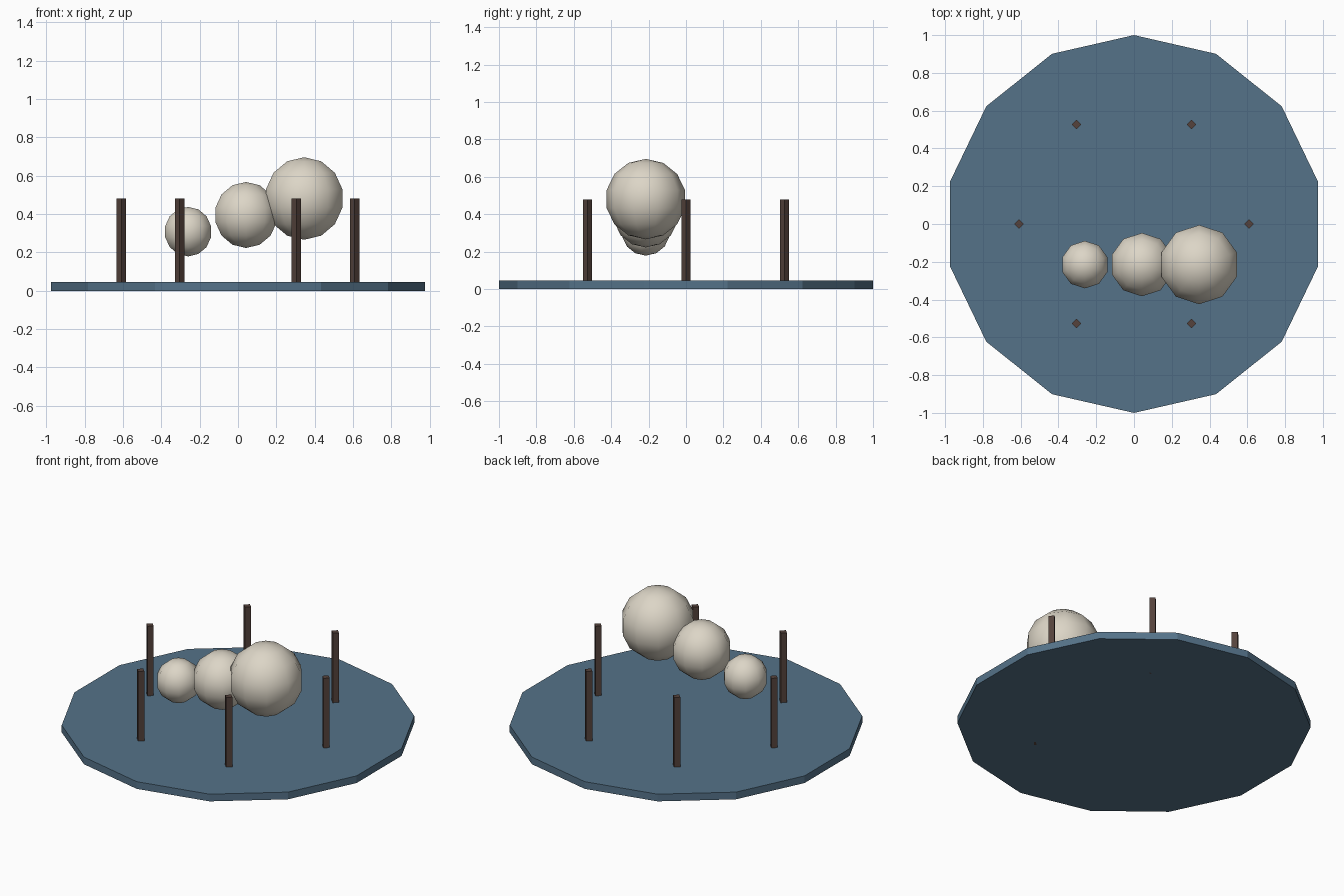
import bpy
from math import cos, sin, pi

if "Cube" in bpy.data.objects:
    bpy.data.objects.remove(bpy.data.objects["Cube"])


def material(name, rgb):
    m = bpy.data.materials.new(name)
    m.diffuse_color = (*rgb, 1)
    m.use_nodes = True
    m.node_tree.nodes["Principled BSDF"].inputs["Base Color"].default_value = m.diffuse_color
    return m


blue = material("blue_base", (0.09, 0.17, 0.25))
brown = material("dark_brown", (0.09, 0.055, 0.045))
cream = material("cream", (0.72, 0.67, 0.57))


def finish(name, mat):
    ob = bpy.context.object
    ob.name = name
    ob.data.materials.append(mat)
    return ob


def prism(name, sides, radius, x, y, z0, z1, mat):
    bpy.ops.mesh.primitive_cylinder_add(vertices=sides, radius=radius, depth=z1 - z0,
                                        location=(x, y, (z0 + z1) / 2))
    return finish(name, mat)


# Fourteen-sided base disc
prism("base_disc", 14, 1.0, 0, 0, 0, 0.045, blue)

# Ring of six square posts
for i in range(6):
    a = i * pi / 3
    prism(f"post_{i + 1}", 4, 0.025, 0.608 * cos(a), 0.608 * sin(a), 0.0, 0.48, brown)

# Row of three rising, growing balls
for i, (x, z, r) in enumerate([(-0.26, 0.308, 0.129), (0.042, 0.395, 0.172), (0.345, 0.481, 0.215)]):
    bpy.ops.mesh.primitive_uv_sphere_add(segments=10, ring_count=7, radius=r,
                                         location=(x, -0.215, z))
    finish(f"ball_{i + 1}", cream)
    bpy.ops.object.shade_smooth()
